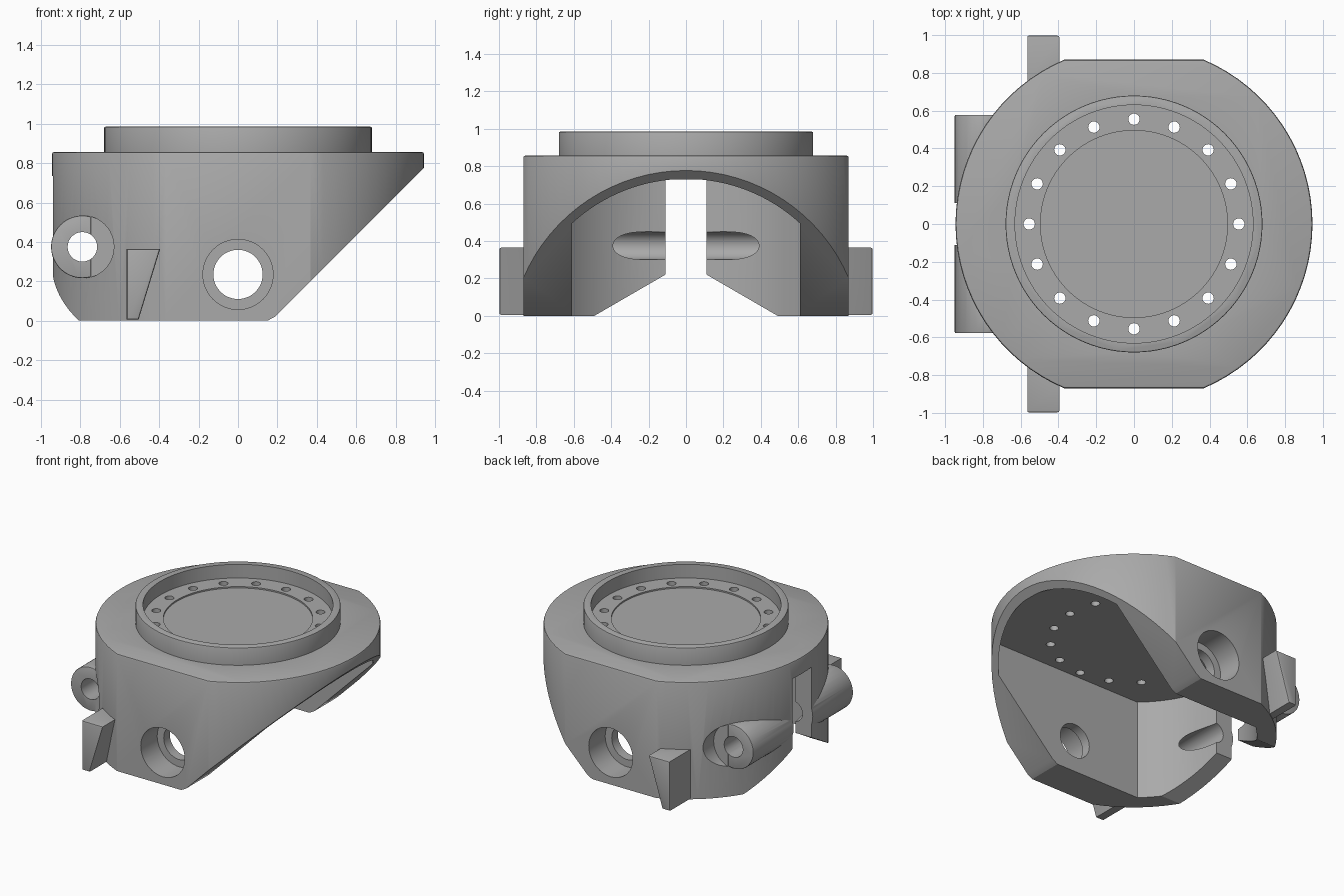
import bpy, bmesh
from math import sin, cos, pi, asin, degrees, radians

if "Cube" in bpy.data.objects:
    bpy.data.objects.remove(bpy.data.objects["Cube"])

metal = bpy.data.materials.new("grey_metal")
metal.use_nodes = True
grey = (0.4, 0.4, 0.4, 1)
metal.diffuse_color = grey
metal.node_tree.nodes["Principled BSDF"].inputs["Base Color"].default_value = grey

PLACE = {"x": lambda u, v, w: (w, u, v),
         "y": lambda u, v, w: (u, w, v),
         "z": lambda u, v, w: (u, v, w)}


def prism(name, points, lo, hi, axis, bevel=0, bevel_ends=(True, True)):
    """Extrude a 2D outline along an axis, optionally bevelling its end rims."""
    bm = bmesh.new()
    put = PLACE[axis]
    rings = [[bm.verts.new(put(u, v, w)) for u, v in points] for w in (lo, hi)]
    caps = [bm.faces.new(r) for r in rings]
    n = len(points)
    for i in range(n):
        j = (i + 1) % n
        bm.faces.new((rings[0][i], rings[0][j], rings[1][j], rings[1][i]))
    bmesh.ops.recalc_face_normals(bm, faces=bm.faces[:])
    if bevel:
        edges = [e for cap, on in zip(caps, bevel_ends) if on for e in cap.edges]
        bmesh.ops.bevel(bm, geom=edges, offset=bevel, segments=2, profile=0.5, affect="EDGES")
    mesh = bpy.data.meshes.new(name)
    bm.to_mesh(mesh)
    bm.free()
    mesh.materials.append(metal)
    obj = bpy.data.objects.new(name, mesh)
    bpy.context.collection.objects.link(obj)
    return obj


def circle(r, n=64, cu=0, cv=0):
    return [(cu + r * cos(2 * pi * i / n), cv + r * sin(2 * pi * i / n)) for i in range(n)]


def flat_sided(front_r, back_r, half_width, n=32):
    """Round outline with two flat sides; front and back radii may differ."""
    pts = []
    for r, start in ((front_r, 0), (back_r, pi)):
        a = asin(half_width / r)
        pts += [(r * cos(start - a + 2 * a * i / n), r * sin(start - a + 2 * a * i / n))
                for i in range(n + 1)]
    return pts


def box(half, lo, hi):
    return [(-half, lo), (half, lo), (half, hi), (-half, hi)]


def combine(target, other, operation):
    """Apply a boolean and discard the helper."""
    mod = target.modifiers.new(operation, "BOOLEAN")
    mod.operation = operation
    mod.solver = "EXACT"
    mod.object = other
    bpy.context.view_layer.objects.active = target
    bpy.ops.object.modifier_apply(modifier=mod.name)
    bpy.data.objects.remove(other)


def y_span(side, a, b):
    return sorted((side * a, side * b))


# Main shell and raised collar
housing = prism("housing", flat_sided(0.945, 0.945, 0.87), 0, 0.857, "z", 0.012, (False, True))
combine(housing, prism("collar", circle(0.68, 96), 0.8, 0.985, "z", 0.007, (False, True)), "UNION")

PIN_X, PIN_Z = -0.79, 0.375
fin_profile = [(-0.565, 0.005), (-0.505, 0.005), (-0.395, 0.365), (-0.565, 0.365)]

# Clear the wall outside each hinge boss, then add bosses and side fins
for s in (-1, 1):
    combine(housing, prism("spot_face", circle(0.16, 48, PIN_X, PIN_Z),
                           *y_span(s, 0.58, 1.1), "y"), "DIFFERENCE")
for s in (-1, 1):
    combine(housing, prism("hinge_boss", circle(0.159, 48, PIN_X, PIN_Z),
                           *y_span(s, 0.05, 0.578), "y", 0.006), "UNION")
    combine(housing, prism("side_fin", fin_profile, *y_span(s, 0.68, 0.998), "y", 0.01), "UNION")

# Inner cavity, sloped front, rear slot and gabled rear underside
slope = [(0.15, -0.2), (0.15, 0), (0.19, 0.022), (1.2, 1.032), (1.2, -0.2)]
gable = [(0, 0.284), (-0.835, -0.2), (0.835, -0.2)]
cutters = [
    prism("cavity", flat_sided(0.9, 0.815, 0.61), -0.2, 0.73, "z"),
    prism("front_slope", slope, -1.2, 1.2, "y"),
    prism("rear_slot", box(0.11, -0.2, 0.735), -1.2, -0.5, "x"),
    prism("rear_gable", gable, -1.2, -0.3, "x"),
    # Collar recess with a shallow inner step
    prism("collar_recess", circle(0.63, 96), 0.885, 1.2, "z"),
    prism("disc_recess", circle(0.495, 96), 0.875, 1.2, "z"),
    # Hinge pin bore and side through-hole
    prism("pin_bore", circle(0.075, 32, PIN_X, PIN_Z), -1.2, 1.2, "y"),
    prism("side_hole", circle(0.125, 48, 0, 0.235), -1.2, 1.2, "y"),
]
# Wide counterbore on each side
for s in (-1, 1):
    cutters.append(prism("counterbore", circle(0.178, 48, 0, 0.235), *y_span(s, 0.68, 1.2), "y"))
# Ring of bolt holes
for u, v in circle(0.555, 16):
    cutters.append(prism("bolt_hole", circle(0.03, 20, u, v), 0.6, 1.2, "z"))
for c in cutters:
    combine(housing, c, "DIFFERENCE")

# Smooth the curved walls, keep edges crisp
bpy.ops.object.select_all(action="DESELECT")
housing.select_set(True)
bpy.context.view_layer.objects.active = housing
bpy.ops.object.shade_smooth_by_angle(angle=radians(25))
